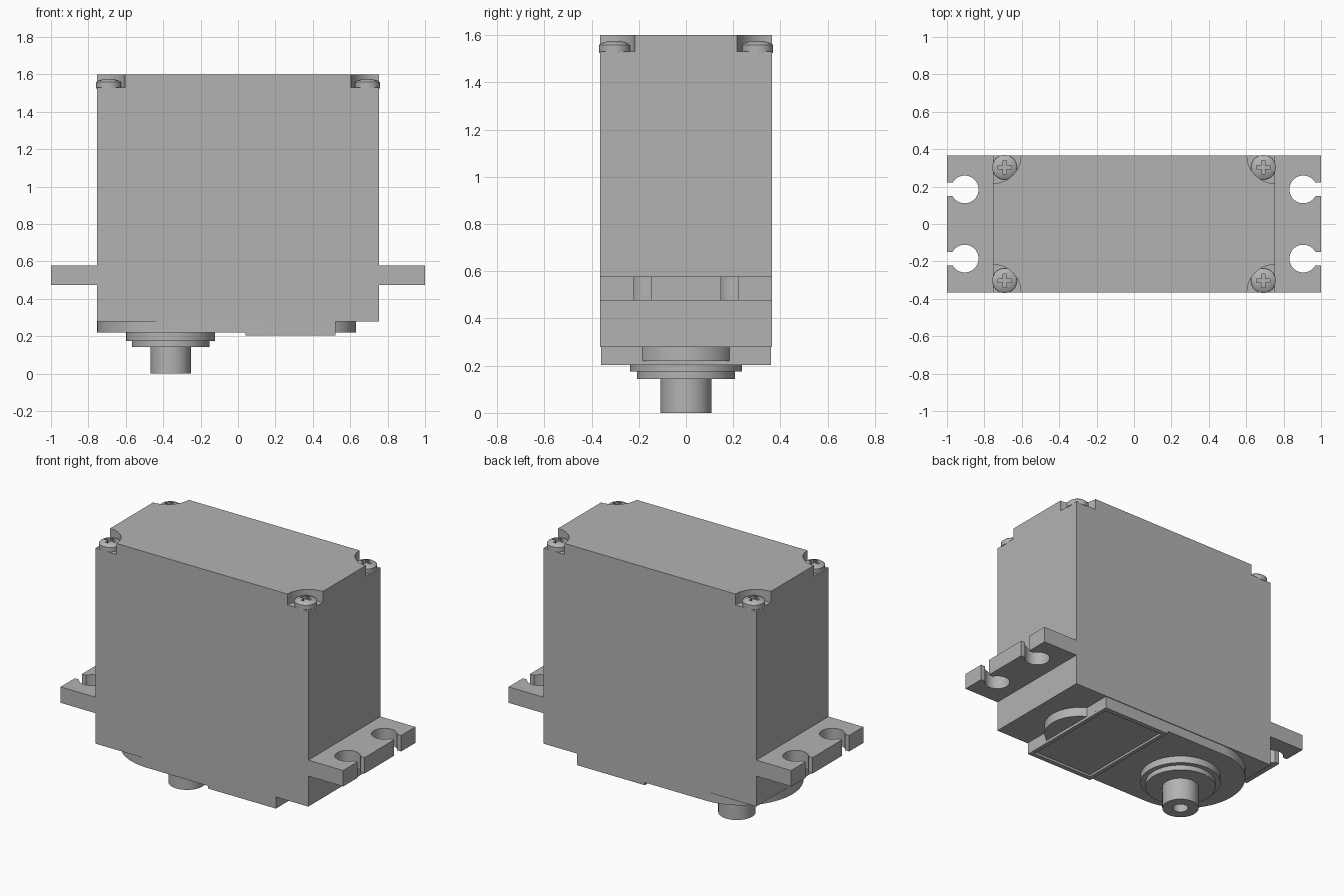
import bpy, bmesh, math
from mathutils import Vector

if "Cube" in bpy.data.objects:
    bpy.data.objects.remove(bpy.data.objects["Cube"], do_unlink=True)

GREY = (0.45, 0.45, 0.45, 1)
grey = bpy.data.materials.new("plain grey")
grey.use_nodes = True
grey.diffuse_color = GREY
grey.node_tree.nodes["Principled BSDF"].inputs["Base Color"].default_value = GREY


def arc(cx, cy, r, start, end, steps=32):
    return [(cx + r * math.cos(math.radians(start + (end - start) * i / steps)),
             cy + r * math.sin(math.radians(start + (end - start) * i / steps)))
            for i in range(steps + 1)]


def finish(name, bm):
    bmesh.ops.recalc_face_normals(bm, faces=bm.faces)
    mesh = bpy.data.meshes.new(name)
    bm.to_mesh(mesh)
    bm.free()
    obj = bpy.data.objects.new(name, mesh)
    bpy.context.collection.objects.link(obj)
    mesh.materials.append(grey)
    return obj


def prism(name, outline, z0, z1):
    """Extrude a flat outline between two heights."""
    bm = bmesh.new()
    face = bm.faces.new([bm.verts.new((x, y, z0)) for x, y in outline])
    grown = bmesh.ops.extrude_face_region(bm, geom=[face])["geom"]
    bmesh.ops.translate(bm, vec=(0, 0, z1 - z0),
                        verts=[v for v in grown if isinstance(v, bmesh.types.BMVert)])
    return finish(name, bm)


def box(name, x0, x1, y0, y1, z0, z1):
    return prism(name, [(x0, y0), (x1, y0), (x1, y1), (x0, y1)], z0, z1)


def disc(name, x, y, r, z0, z1):
    return prism(name, arc(x, y, r, 0, 360, 64)[:-1], z0, z1)


def lathe(name, profile, x, y, steps=64):
    """Spin a radius/height profile around a vertical axis."""
    bm = bmesh.new()
    verts = [bm.verts.new((r, 0, z)) for r, z in profile]
    edges = [bm.edges.new(pair) for pair in zip(verts, verts[1:])]
    bmesh.ops.spin(bm, geom=verts + edges, cent=(0, 0, 0), axis=(0, 0, 1),
                   angle=math.tau, steps=steps)
    bmesh.ops.remove_doubles(bm, verts=bm.verts, dist=1e-5)
    bmesh.ops.translate(bm, vec=Vector((x, y, 0)), verts=bm.verts)
    return finish(name, bm)


def cut(obj, cutter):
    cutter.hide_render = True
    mod = obj.modifiers.new("cut", 'BOOLEAN')
    mod.operation, mod.solver, mod.object = 'DIFFERENCE', 'EXACT', cutter
    bpy.context.view_layer.objects.active = obj
    bpy.ops.object.modifier_apply(modifier=mod.name)
    bpy.data.objects.remove(cutter, do_unlink=True)


W, D = 0.753, 0.365          # half width and half depth of the case
SHAFT_X = -0.36
corners = [(sx, sy) for sx in (-1, 1) for sy in (-1, 1)]

# Case with a round screw pocket in each top corner
case = box("case", -W, W, -D, D, 0.28, 1.6)
for sx, sy in corners:
    cut(case, disc("pocket_cutter", sx * W, sy * D, 0.148, 1.53, 1.7))

# Domed screws with cross slots
for i, (sx, sy) in enumerate(corners):
    x, y = sx * 0.692, sy * 0.303
    screw = lathe(f"screw_{i + 1}", [(0, 1.525), (0.066, 1.525), (0.066, 1.558), (0.056, 1.566),
                                    (0.03, 1.574), (0, 1.577)], x, y, 40)
    for a, b in ((0.036, 0.009), (0.009, 0.036)):
        cut(screw, box("slot_cutter", x - a, x + a, y - b, y + b, 1.55, 1.6))

# Mounting ears with two open keyhole slots each
HOLE_X, HOLE_Y, HOLE_R, SLOT = 0.905, 0.185, 0.074, 0.036
mouth = math.degrees(math.asin(SLOT / HOLE_R))
ear = [(W, -D), (1, -D)]
for y in (-HOLE_Y, HOLE_Y):
    ear += [(1, y - SLOT)] + arc(HOLE_X, y, HOLE_R, 360 - mouth, mouth, 40) + [(1, y + SLOT)]
ear += [(1, D), (W, D)]
for name, s in (("left_ear", 1), ("right_ear", -1)):
    prism(name, [(s * x, y) for x, y in ear], 0.475, 0.577)

# Raised gear cover: rounded at the shaft end, small round bump at the other
E = 0.36
cover = arc(-0.393, 0, E, 90, 270, 48) + [(0.52, -E)]
cover += arc(0.42, 0, 0.21, -61.5, 61.5, 32) + [(0.52, E)]
prism("gear_cover", cover, 0.22, 0.285)

# Framed label panel under the cover
panel = box("label_panel", 0.04, 0.52, -E, E, 0.203, 0.25)
cut(panel, box("label_cutter", 0.065, 0.495, -E + 0.03, E - 0.03, 0.15, 0.217))

# Stepped collar and hollow output shaft
lathe("shaft_collar", [(0, 0.23), (0.238, 0.23), (0.238, 0.175), (0.208, 0.175),
                       (0.208, 0.143), (0, 0.143)], SHAFT_X, 0)
lathe("output_shaft", [(0, 0.15), (0.108, 0.15), (0.108, 0), (0.045, 0),
                       (0.045, 0.1), (0, 0.1)], SHAFT_X, 0)

# Smooth round walls, keep the edges crisp
bpy.ops.object.select_all(action='DESELECT')
for obj in bpy.context.collection.objects:
    if obj.type == 'MESH':
        obj.select_set(True)
        bpy.context.view_layer.objects.active = obj
bpy.ops.object.shade_smooth_by_angle(angle=math.radians(25))
